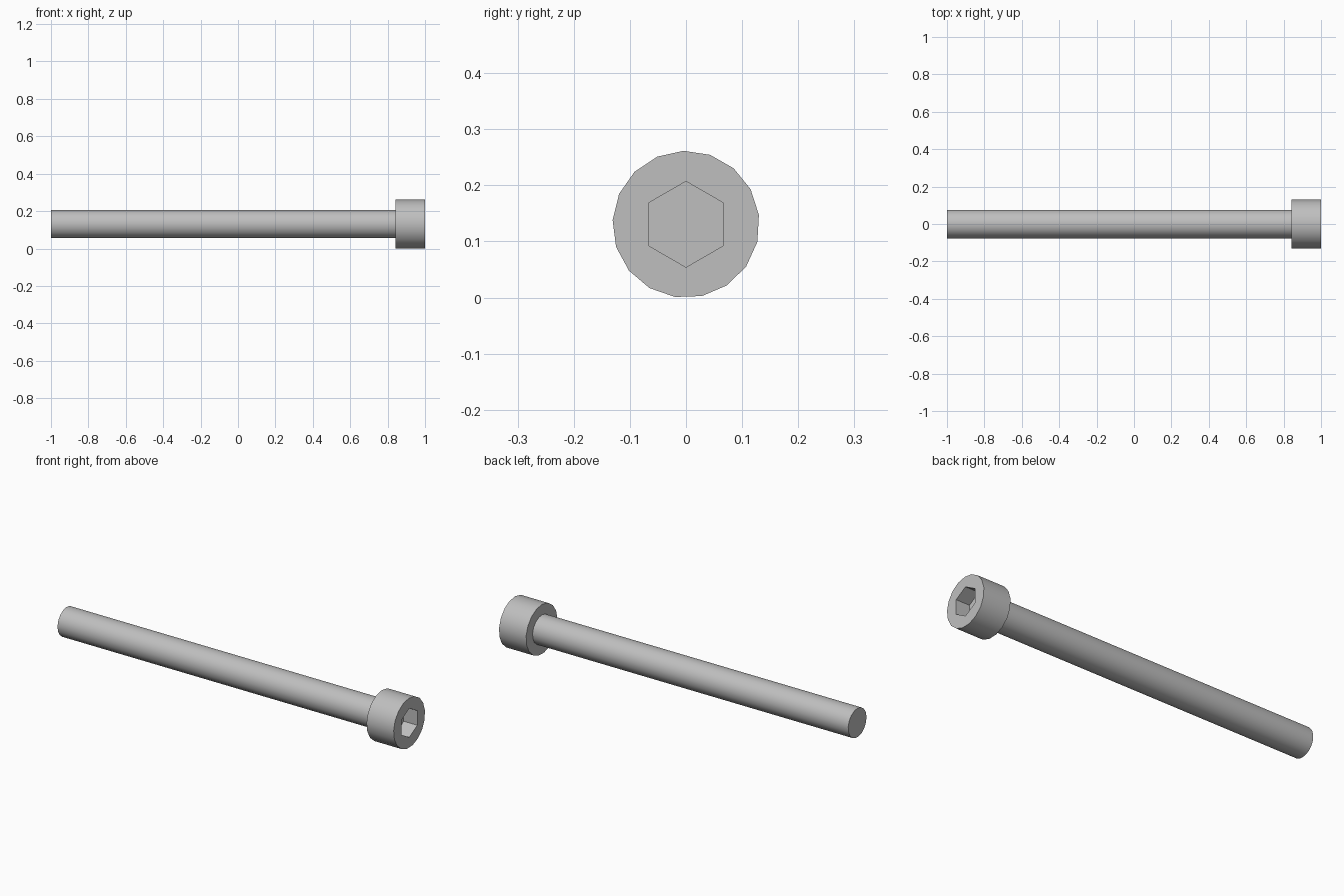
import bpy, bmesh
from math import cos, sin, radians, tau

if "Cube" in bpy.data.objects:
    bpy.data.objects.remove(bpy.data.objects["Cube"])

SIDES = 17
HEAD_R, SHAFT_R, HEX_R = 0.131, 0.0765, 0.0765
TIP_X, NECK_X, TOP_X, SOCKET_X = -1.0, 0.842, 1.0, 0.921
AXIS_Z = 0.1305

steel = bpy.data.materials.new("steel grey")
steel.use_nodes = True
colour = (0.52, 0.52, 0.52, 1)
steel.diffuse_color = colour
steel.node_tree.nodes["Principled BSDF"].inputs["Base Color"].default_value = colour


def ring(bm, x, radius, sides=SIDES, start=92):
    """Ring of vertices around the bolt axis, counter-clockwise seen from +x."""
    angles = [radians(start) + tau * i / sides for i in range(sides)]
    return [bm.verts.new((x, radius * cos(a), AXIS_Z + radius * sin(a))) for a in angles]


def bridge(bm, a, b):
    """Quads from ring a to ring b, facing outward when b lies further along +x."""
    n = len(a)
    for i in range(n):
        j = (i + 1) % n
        bm.faces.new((a[i], a[j], b[j], b[i]))


def finish(bm, name):
    mesh = bpy.data.meshes.new(name)
    bm.normal_update()
    bm.to_mesh(mesh)
    bm.free()
    mesh.materials.append(steel)
    obj = bpy.data.objects.new(name, mesh)
    bpy.context.collection.objects.link(obj)
    bpy.ops.object.select_all(action="DESELECT")
    obj.select_set(True)
    bpy.context.view_layer.objects.active = obj
    bpy.ops.object.shade_smooth_by_angle(angle=radians(30))


# Shaft: capped at the tip, open where it meets the head
bm = bmesh.new()
tip = ring(bm, TIP_X, SHAFT_R)
bridge(bm, tip, ring(bm, NECK_X, SHAFT_R))
bm.faces.new(tip[::-1])
finish(bm, "shaft")

# Head: underside collar, side wall, rim and hexagonal socket
bm = bmesh.new()
neck, back, front = ring(bm, NECK_X, SHAFT_R), ring(bm, NECK_X, HEAD_R), ring(bm, TOP_X, HEAD_R)
mouth, floor = ring(bm, TOP_X, HEX_R, 6, 90), ring(bm, SOCKET_X, HEX_R, 6, 90)
bridge(bm, neck, back)
bridge(bm, back, front)
bridge(bm, mouth, floor)
bm.faces.new(floor)
rim_edges = [bm.edges.get((loop[i - 1], loop[i])) for loop in (front, mouth) for i in range(len(loop))]
rim = bmesh.ops.triangle_fill(bm, edges=rim_edges, use_beauty=True, normal=(1, 0, 0))
for face in [g for g in rim["geom"] if isinstance(g, bmesh.types.BMFace)]:
    face.normal_update()
    if face.normal.x < 0:
        face.normal_flip()
finish(bm, "socket_head")
